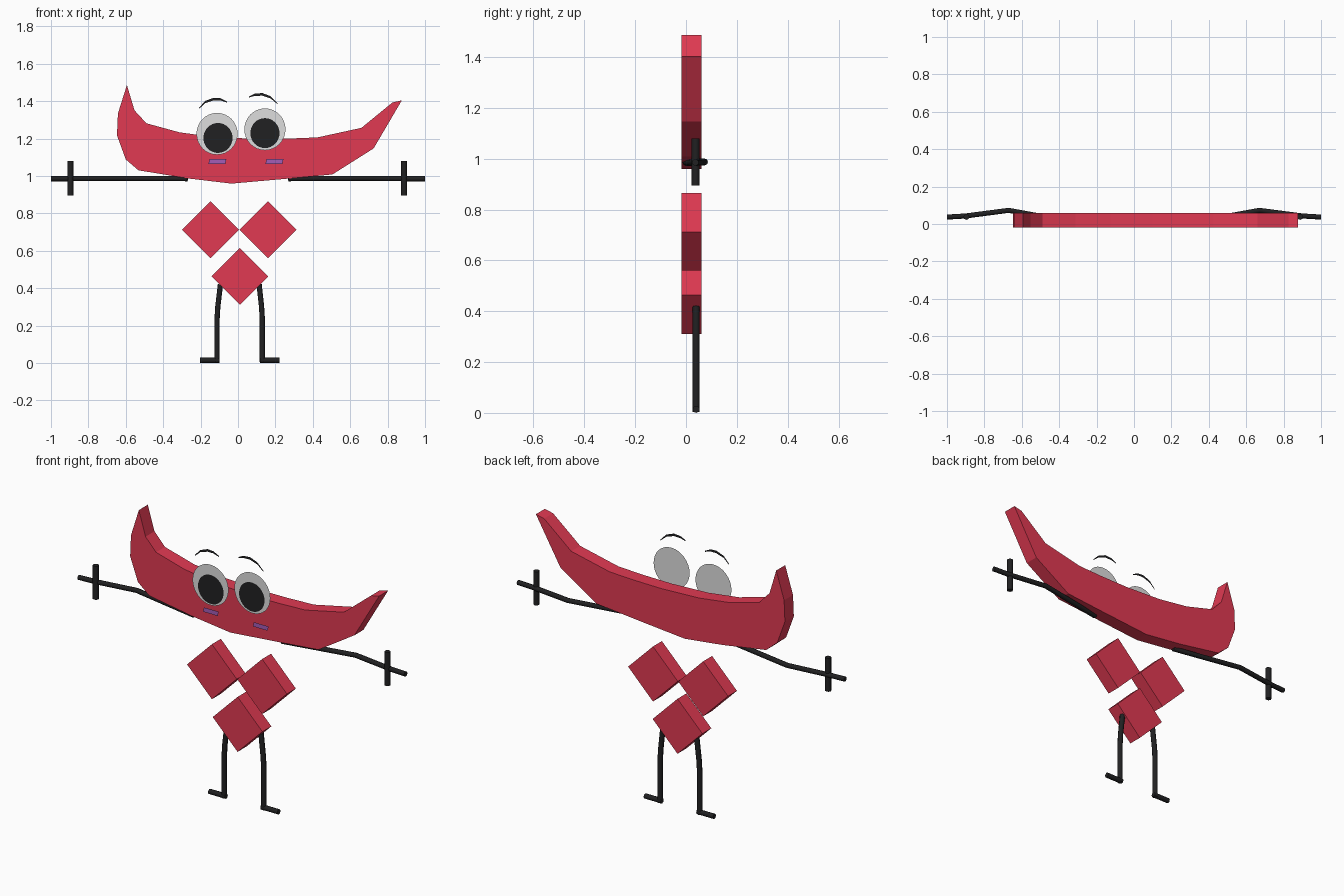
import bpy, bmesh, math

if "Cube" in bpy.data.objects:
    bpy.data.objects.remove(bpy.data.objects["Cube"])


def material(name, rgb):
    m = bpy.data.materials.new(name)
    m.diffuse_color = (*rgb, 1)
    m.use_nodes = True
    m.node_tree.nodes["Principled BSDF"].inputs["Base Color"].default_value = m.diffuse_color
    return m


RED = material("red", (0.75, 0.042, 0.085))
BLACK = material("black", (0.015, 0.015, 0.016))
WHITE = material("eye white", (0.73, 0.73, 0.73))
PURPLE = material("cheek purple", (0.37, 0.11, 0.47))


def plate(name, outline, y0, y1, mat):
    """Front-facing outline in x/z; extruded back to y1, or left flat when y1 is None."""
    bm = bmesh.new()
    face = bm.faces.new([bm.verts.new((x, y0, z)) for x, z in outline])
    face.normal_update()
    if face.normal.y > 0:
        face.normal_flip()
    if y1 is not None:
        new = bmesh.ops.extrude_face_region(bm, geom=[face], use_keep_orig=True)["geom"]
        for v in new:
            if isinstance(v, bmesh.types.BMVert):
                v.co.y = y1
        bmesh.ops.recalc_face_normals(bm, faces=bm.faces)
    me = bpy.data.meshes.new(name)
    bm.to_mesh(me)
    bm.free()
    me.materials.append(mat)
    ob = bpy.data.objects.new(name, me)
    bpy.context.collection.objects.link(ob)
    return ob


def rod(name, paths, radius):
    """Round black rods along the given point paths."""
    cu = bpy.data.curves.new(name, "CURVE")
    cu.dimensions = "3D"
    cu.bevel_depth = radius
    cu.bevel_resolution = 2
    cu.use_fill_caps = True
    for pts in paths:
        sp = cu.splines.new("POLY")
        sp.points.add(len(pts) - 1)
        for p, co in zip(sp.points, pts):
            p.co = (*co, 1)
    cu.materials.append(BLACK)
    ob = bpy.data.objects.new(name, cu)
    bpy.context.collection.objects.link(ob)


def ellipse(cx, cz, rx, rz, n=32):
    return [(cx + rx * math.cos(2 * math.pi * i / n), cz + rz * math.sin(2 * math.pi * i / n))
            for i in range(n)]


FRONT, BACK = -0.018, 0.06

# Curved head slab with two upturned horns
plate("head", [
    (-0.594, 1.486), (-0.553, 1.35), (-0.489, 1.281), (-0.313, 1.233), (-0.126, 1.208),
    (0.1, 1.198), (0.275, 1.2), (0.425, 1.206), (0.66, 1.257), (0.826, 1.393), (0.876, 1.404),
    (0.725, 1.147), (0.505, 1.008), (0.26, 0.985), (-0.035, 0.959), (-0.27, 0.987),
    (-0.532, 1.03), (-0.6, 1.088), (-0.647, 1.217), (-0.642, 1.334)], FRONT, BACK, RED)

# Three diamond body blocks
for name, cx, cz in (("left_block", -0.147, 0.712), ("right_block", 0.16, 0.712),
                     ("lower_block", 0.01, 0.463)):
    plate(name, ellipse(cx, cz, 0.152, 0.152, 4), FRONT, BACK, RED)

# Flat eyes and pupils floating in front of the head
for side, ex, ez, px, pz in (("left", -0.112, 1.225, -0.107, 1.203),
                             ("right", 0.144, 1.249, 0.144, 1.229)):
    plate(side + "_eye", ellipse(ex, ez, 0.11, 0.112), -0.08, None, WHITE)
    plate(side + "_pupil", ellipse(px, pz, 0.078, 0.08), -0.085, None, BLACK)

# Thin tapered eyebrows
for side, mid in (("left", [(-0.208, 1.362), (-0.175, 1.395), (-0.13, 1.411), (-0.095, 1.41), (-0.06, 1.396)]),
                  ("right", [(0.058, 1.422), (0.09, 1.434), (0.13, 1.436), (0.175, 1.42), (0.212, 1.386)])):
    width = [0.003, 0.006, 0.007, 0.006, 0.003]
    top = [(x, z + w) for (x, z), w in zip(mid, width)]
    low = [(x, z - w) for (x, z), w in zip(mid, width)]
    plate(side + "_eyebrow", top + low[::-1], -0.08, None, BLACK)

# Cheek marks
for side, cx in (("left", -0.11), ("right", 0.195)):
    plate(side + "_cheek", [(cx - 0.048, 1.065), (cx + 0.042, 1.065),
                            (cx + 0.048, 1.09), (cx - 0.042, 1.09)], -0.08, None, PURPLE)

# Arms bending backward at the elbow, with crossbar hands
for side, s, hx in (("left", -1, 0.896), ("right", 1, 0.888)):
    rod(side + "_arm", [[(s * 0.27, 0.0, 0.985), (s * 0.67, 0.073, 0.987),
                         (s * 0.9, 0.043, 0.985), (s * 1.0, 0.037, 0.985)]], 0.0135)
    rod(side + "_hand", [[(s * hx, 0.038, 0.895), (s * hx, 0.038, 1.08)]], 0.016)

# Legs and feet
for side, s, hip, knee, toe in (("left", -1, -0.094, -0.112, -0.202), ("right", 1, 0.113, 0.13, 0.222)):
    rod(side + "_leg", [[(hip, 0.04, 0.42), (knee - s * 0.004, 0.04, 0.3), (knee, 0.04, 0.235), (knee, 0.04, 0.004)],
                        [(knee - s * 0.012, 0.04, 0.014), (toe, 0.04, 0.014)]], 0.014)
